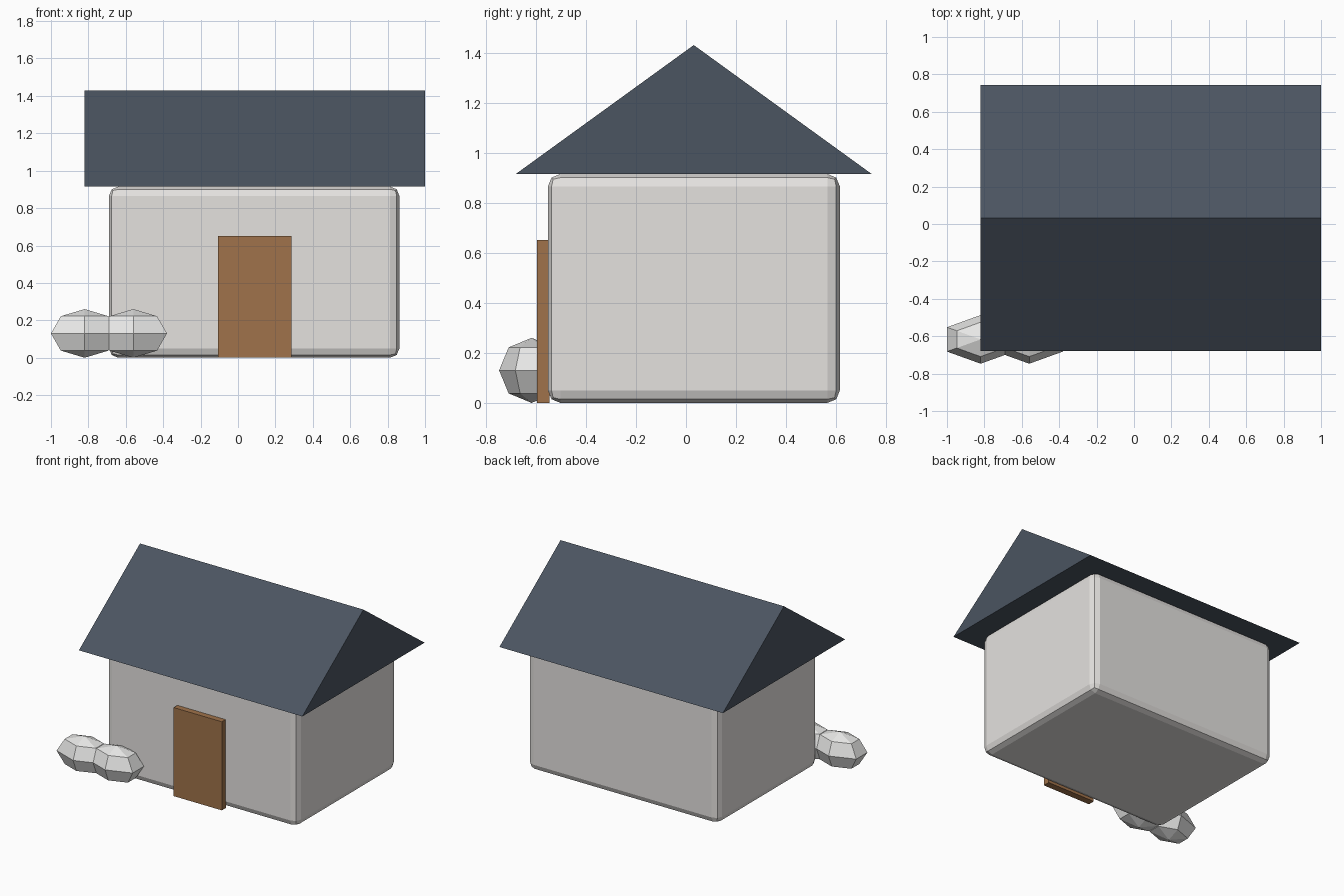
import bpy
import bmesh
from mathutils import Matrix

default = bpy.data.objects.get("Cube")
if default:
    bpy.data.objects.remove(default, do_unlink=True)


def material(name, rgb):
    mat = bpy.data.materials.new(name)
    mat.use_nodes = True
    mat.diffuse_color = (*rgb, 1)
    mat.node_tree.nodes["Principled BSDF"].inputs["Base Color"].default_value = (*rgb, 1)
    return mat


plaster = material("warm white plaster", (0.78, 0.76, 0.74))
slate = material("dark blue slate", (0.07, 0.09, 0.12))
wood = material("brown wood", (0.35, 0.17, 0.069))
stone = material("pale stone", (0.8, 0.8, 0.79))


def finish(name, bm, mat):
    bmesh.ops.recalc_face_normals(bm, faces=bm.faces)
    mesh = bpy.data.meshes.new(name)
    bm.to_mesh(mesh)
    bm.free()
    mesh.materials.append(mat)
    obj = bpy.data.objects.new(name, mesh)
    bpy.context.collection.objects.link(obj)
    return obj


def box(name, low, high, mat):
    bm = bmesh.new()
    size = [b - a for a, b in zip(low, high)]
    centre = [(a + b) / 2 for a, b in zip(low, high)]
    bmesh.ops.create_cube(bm, size=1, matrix=Matrix.Translation(centre) @ Matrix.Diagonal((*size, 1)))
    return finish(name, bm, mat)


# House body with softened edges
walls = box("walls", (-0.69, -0.552, 0), (0.863, 0.615, 0.915), plaster)
bevel = walls.modifiers.new("rounded edges", "BEVEL")
bevel.width = 0.05
bevel.segments = 2

# Front door
box("door", (-0.107, -0.595, 0), (0.285, -0.545, 0.652), wood)

# Gabled roof: a triangle extruded along x
bm = bmesh.new()
profile = [(-0.68, 0.915), (0.742, 0.915), (0.031, 1.43)]
gable = bm.faces.new([bm.verts.new((-0.82, y, z)) for y, z in profile])
extruded = bmesh.ops.extrude_face_region(bm, geom=[gable], use_keep_orig=True)
ends = [v for v in extruded["geom"] if isinstance(v, bmesh.types.BMVert)]
bmesh.ops.translate(bm, verts=ends, vec=(1.82, 0, 0))
finish("roof", bm, slate)

# Two faceted rocks beside the door
for name, x in (("outer_rock", -0.82), ("inner_rock", -0.56)):
    bm = bmesh.new()
    place = Matrix.Translation((x, -0.617, 0.13)) @ Matrix.Diagonal((0.208, 0.13, 0.13, 1))
    bmesh.ops.create_uvsphere(bm, u_segments=6, v_segments=4, radius=1, matrix=place)
    finish(name, bm, stone)
